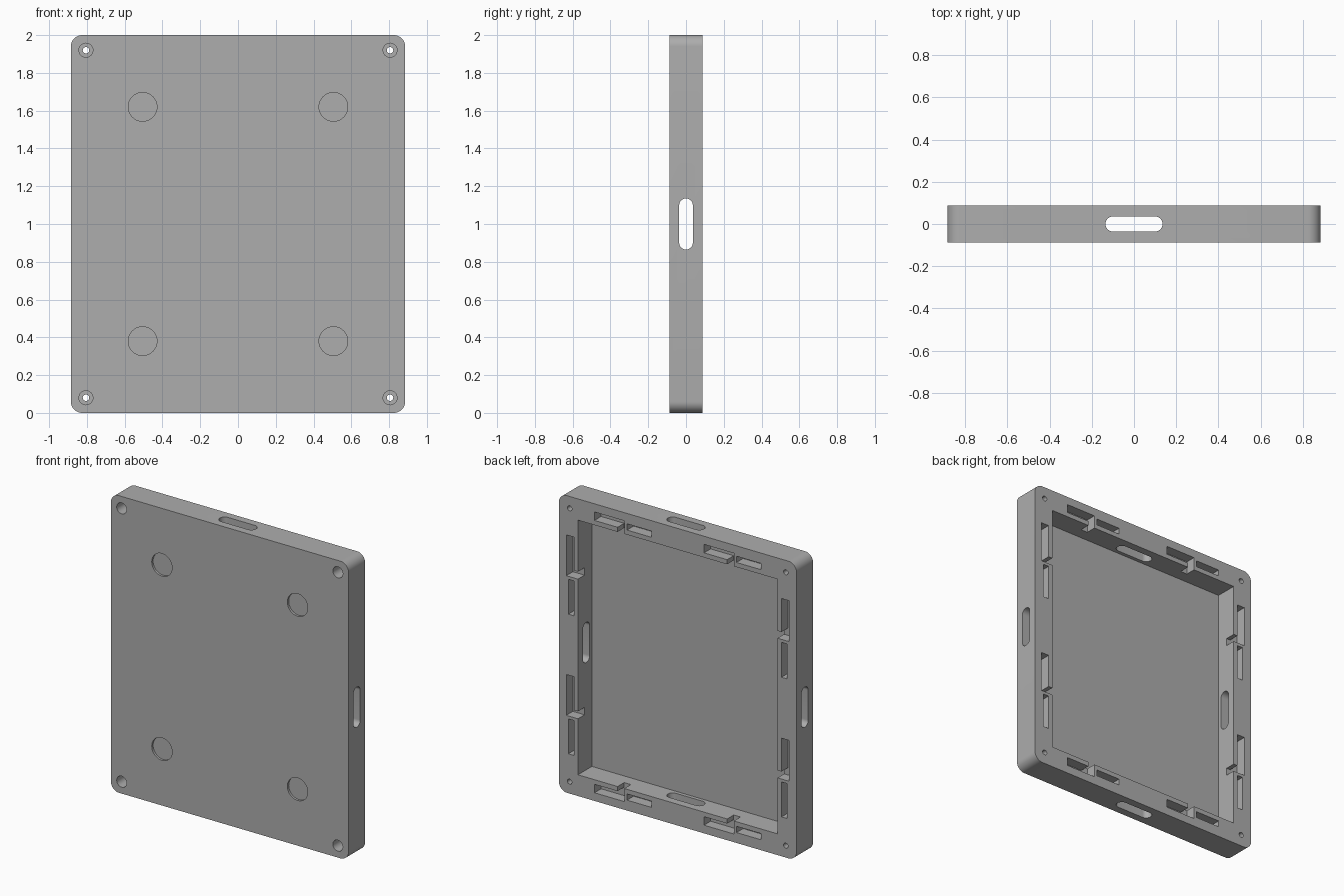
import bpy, bmesh, math
from mathutils import Matrix, Vector

if "Cube" in bpy.data.objects:
    bpy.data.objects.remove(bpy.data.objects["Cube"])

HX, HY = 0.885, 0.088          # half width and half thickness
CX, CZ = 0.743, 0.857          # half size of the cavity

grey = bpy.data.materials.new("plain_grey")
grey.use_nodes = True
colour = (0.42, 0.42, 0.42, 1)
grey.diffuse_color = colour
grey.node_tree.nodes["Principled BSDF"].inputs["Base Color"].default_value = colour


def rounded_prism(name, a, b, radius, lo, hi, centre=(0, 0), axis="y", steps=10):
    """Rounded rectangle of half sizes a, b, extruded from lo to hi along an axis."""
    outline = []
    for i, (sx, sy) in enumerate([(1, 1), (-1, 1), (-1, -1), (1, -1)]):
        if radius == 0:
            outline.append((sx * a, sy * b))
            continue
        for k in range(steps + 1):
            t = math.pi / 2 * (i + k / steps)
            outline.append((sx * (a - radius) + radius * math.cos(t),
                            sy * (b - radius) + radius * math.sin(t)))
    place = {"y": lambda u, v, w: (u, w, v),
             "x": lambda u, v, w: (w, u, v),
             "z": lambda u, v, w: (u, v, w)}[axis]
    bm = bmesh.new()
    base = bm.faces.new([bm.verts.new(place(u + centre[0], v + centre[1], lo)) for u, v in outline])
    grown = bmesh.ops.extrude_face_region(bm, geom=[base])
    move = [g for g in grown["geom"] if isinstance(g, bmesh.types.BMVert)]
    bmesh.ops.translate(bm, verts=move, vec=Vector(place(0, 0, hi - lo)))
    bmesh.ops.remove_doubles(bm, verts=bm.verts, dist=0.0001)
    bmesh.ops.recalc_face_normals(bm, faces=bm.faces)
    mesh = bpy.data.meshes.new(name)
    bm.to_mesh(mesh)
    bm.free()
    obj = bpy.data.objects.new(name, mesh)
    bpy.context.collection.objects.link(obj)
    return obj


cutters = []


def cut(*args, **kw):
    obj = rounded_prism("cutter", *args, **kw)
    obj.hide_render = True
    cutters.append(obj)


# Tray body, centred on the origin until the end
tray = rounded_prism("tray", HX, 1, 0.06, -HY, HY)
tray.data.materials.append(grey)

# Main cavity, open at the back
cut(CX, CZ, 0, -0.06, 0.2)

# Cable slots through the four walls
cut(0.036, 0.135, 0.0355, -1, 1, axis="x")
cut(0.135, 0.036, 0.0355, -1.2, 1.2, axis="z")

# Screw holes with counterbores, and shallow round recesses on the front
for sx in (-1, 1):
    for sz in (-1, 1):
        screw = (sx * 0.805, sz * 0.92)
        cut(0.017, 0.017, 0.0169, -0.2, 0.2, centre=screw, steps=6)
        cut(0.037, 0.037, 0.0369, -0.2, 0.0, centre=screw)
        cut(0.076, 0.076, 0.0759, -0.2, -HY + 0.015, centre=(sx * 0.505, sz * 0.62))


def rim_box(side, along, offset):
    """Pocket in a rim, given its span along the wall and its distance from the outer edge."""
    vertical = side in ("left", "right")
    outer = HX if vertical else 1
    sign = 1 if side in ("left", "top") else -1
    u, hu = sum(along) / 2, abs(along[1] - along[0]) / 2
    v, hv = sign * (outer - sum(offset) / 2), abs(offset[1] - offset[0]) / 2
    if vertical:
        cut(hv, hu, 0, HY - 0.07, 0.2, centre=(v, u))
    else:
        cut(hu, hv, 0, HY - 0.07, 0.2, centre=(u, v))


# Clip pockets: a wide half, a narrow half and a notch into the cavity
for side, spread, half in (("top", 0.408, 0.212), ("bottom", 0.408, 0.212),
                           ("left", 0.47, 0.265), ("right", 0.47, 0.265)):
    for s in (-1, 1):
        c = s * spread
        rim_box(side, (c - 0.01, c + half), (0.055, 0.112))
        rim_box(side, (c - half, c - 0.03), (0.07, 0.112))
        rim_box(side, (c - 0.01, c + 0.04), (0.09, 0.16))

# Apply every cut, then drop the cutters
for obj in cutters:
    mod = tray.modifiers.new("cut", "BOOLEAN")
    mod.operation, mod.solver, mod.object = "DIFFERENCE", "EXACT", obj
bpy.context.view_layer.update()
result = bpy.data.meshes.new_from_object(tray.evaluated_get(bpy.context.evaluated_depsgraph_get()))
tray.modifiers.clear()
tray.data = result
result.transform(Matrix.Translation((0, 0, 1)))
result.materials.clear()
result.materials.append(grey)
for obj in cutters:
    bpy.data.objects.remove(obj)

# Smooth round walls, sharp edges elsewhere
bpy.ops.object.select_all(action="DESELECT")
tray.select_set(True)
bpy.context.view_layer.objects.active = tray
bpy.ops.object.shade_smooth_by_angle(angle=math.radians(30))
